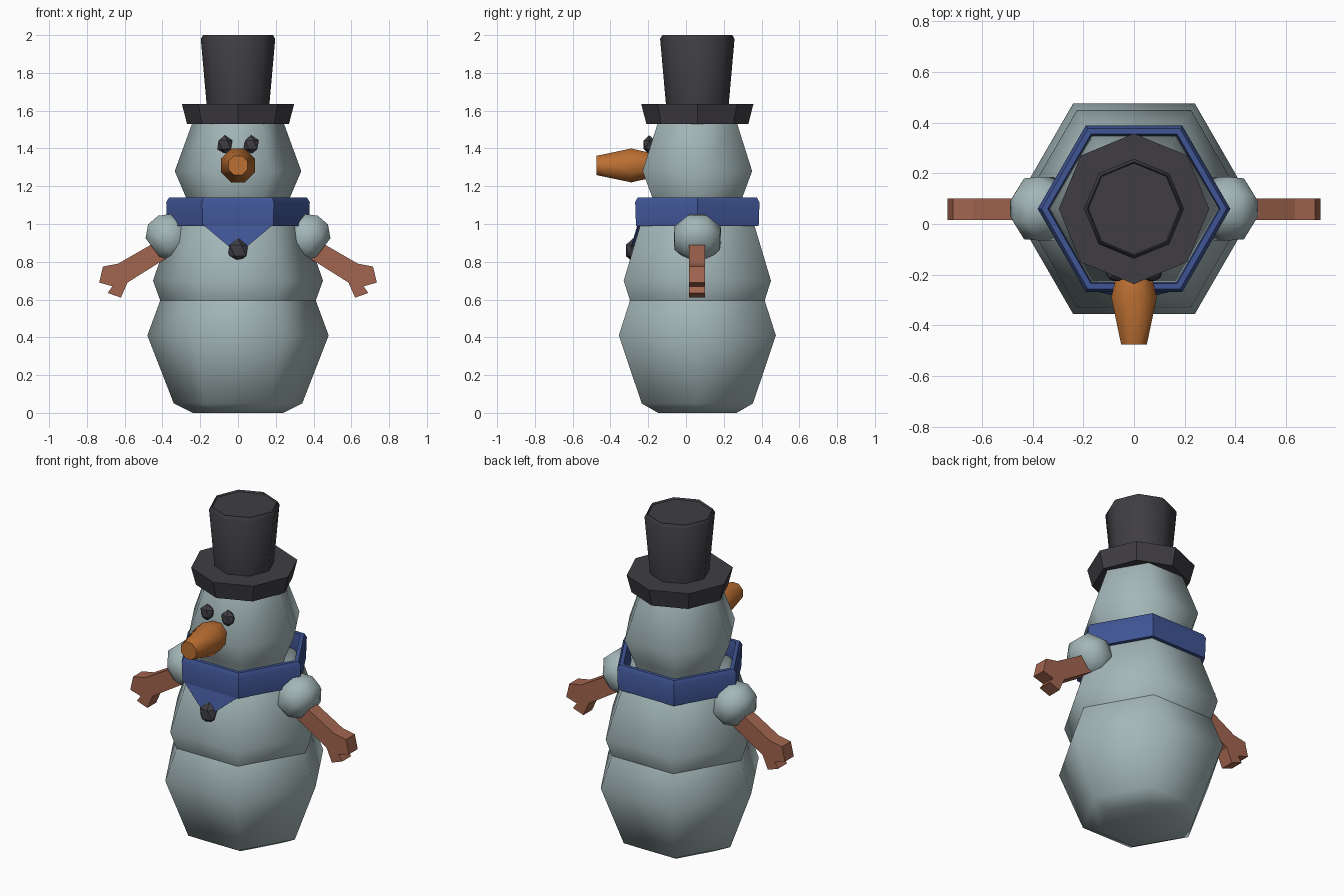
import bpy, bmesh, math
from mathutils import Matrix, Vector

if "Cube" in bpy.data.objects:
    bpy.data.objects.remove(bpy.data.objects["Cube"])

CENTRE = Vector((0, 0.06, 0))


def material(name, colour):
    mat = bpy.data.materials.new(name)
    mat.use_nodes = True
    mat.diffuse_color = (*colour, 1)
    mat.node_tree.nodes["Principled BSDF"].inputs["Base Color"].default_value = (*colour, 1)
    return mat


snow = material("snow", (0.37, 0.47, 0.48))
black = material("charcoal", (0.05, 0.047, 0.055))
orange = material("carrot orange", (0.5, 0.16, 0.032))
blue = material("scarf blue", (0.05, 0.09, 0.30))
brown = material("stick brown", (0.36, 0.13, 0.078))


def finish(bm, name, mat, angle=50):
    bmesh.ops.recalc_face_normals(bm, faces=bm.faces)
    mesh = bpy.data.meshes.new(name)
    bm.to_mesh(mesh)
    bm.free()
    mesh.materials.append(mat)
    obj = bpy.data.objects.new(name, mesh)
    bpy.context.collection.objects.link(obj)
    bpy.ops.object.select_all(action="DESELECT")
    obj.select_set(True)
    bpy.context.view_layer.objects.active = obj
    if angle:
        bpy.ops.object.shade_smooth_by_angle(angle=math.radians(angle))
    return obj


def lathe(name, mat, profile, sides, matrix, closed=False, angle=50, turn=0):
    """Stack polygon rings given as (radius, height); cap or loop the ends."""
    bm = bmesh.new()
    rings = []
    for r, h in profile:
        angles = [math.tau * i / sides + turn for i in range(sides)]
        rings.append([bm.verts.new(matrix @ Vector((r * math.cos(a), r * math.sin(a), h)))
                      for a in angles])
    pairs = list(zip(rings, rings[1:]))
    if closed:
        pairs.append((rings[-1], rings[0]))
    else:
        bm.faces.new(rings[0])
        bm.faces.new(rings[-1])
    for low, high in pairs:
        for i in range(sides):
            j = (i + 1) % sides
            bm.faces.new((low[i], low[j], high[j], high[i]))
    return finish(bm, name, mat, angle)


def prism(name, mat, outline, y0, y1):
    """Extrude an (x, z) outline along y."""
    bm = bmesh.new()
    face = bm.faces.new([bm.verts.new((x, y0, z)) for x, z in outline])
    result = bmesh.ops.extrude_face_region(bm, geom=[face])
    moved = [v for v in result["geom"] if isinstance(v, bmesh.types.BMVert)]
    bmesh.ops.translate(bm, verts=moved, vec=(0, y1 - y0, 0))
    return finish(bm, name, mat, 0)


def pebble(name, mat, location, size):
    bm = bmesh.new()
    bmesh.ops.create_icosphere(bm, subdivisions=1, radius=1)
    bm.transform(Matrix.LocRotScale(Vector(location), None, Vector(size)))
    return finish(bm, name, mat, 35)


# Three stacked snow lumps
upright = Matrix.Translation(CENTRE)
lathe("lower_body", snow, [(0.24, 0), (0.34, 0.05), (0.48, 0.41), (0.41, 0.6)], 6, upright, angle=65)
lathe("middle_body", snow, [(0.41, 0.59), (0.45, 0.7), (0.35, 0.99), (0.3, 1.06)], 6, upright, angle=65)
lathe("head", snow, [(0.24, 1.0), (0.275, 1.14), (0.335, 1.28), (0.24, 1.54)], 6, upright, angle=65)

# Scarf ring and the pointed flap lying on the chest
lathe("scarf", blue, [(0.33, 0.99), (0.375, 0.99), (0.38, 1.115), (0.365, 1.14),
                      (0.34, 1.14), (0.32, 1.02)], 6, upright, closed=True)
flap = prism("scarf_flap", blue, [(-0.19, 1.0), (0.19, 1.0), (0, 0.84)], -0.006, 0.012)
for v in flap.data.vertices:
    v.co.y += -0.25 - (1.0 - v.co.z) * 0.29

# Top hat
lathe("hat_brim", black, [(0.27, 1.53), (0.297, 1.635)], 8, upright, angle=40)
lathe("hat_crown", black, [(0.165, 1.62), (0.197, 1.98), (0.185, 2.0), (0.18, 1.99)], 8, upright)

# Carrot nose, pointing forward
forward = Matrix.Translation((0, 0, 1.31)) @ Matrix.Rotation(math.radians(90), 4, "X")
lathe("nose", orange, [(0.06, 0.16), (0.075, 0.2), (0.097, 0.29), (0.055, 0.475)], 8, forward,
      turn=math.pi / 8)

# Coal button
pebble("button", black, (0, -0.28, 0.86), (0.06, 0.045, 0.065))

# Paired parts
for side, s in (("left", 1), ("right", -1)):
    pebble(side + "_eye", black, (0.07 * s, -0.195, 1.42), (0.045, 0.035, 0.05))

    # Rounded shoulder, tapering into the body
    axis = Vector((0.8 * s, 0, -0.6)).to_track_quat("Z", "Y").to_matrix().to_4x4()
    place = Matrix.Translation((0.38 * s, 0.06, 0.92)) @ axis
    lathe(side + "_shoulder", snow, [(0.08, -0.13), (0.135, -0.04), (0.13, 0.03), (0.075, 0.085)],
          8, place, angle=80, turn=math.pi / 8)

    # Stick arm with a forked hand
    arm = [(0.36, 0.94), (0.47, 0.885), (0.63, 0.79), (0.635, 0.76), (0.715, 0.78), (0.735, 0.69),
           (0.665, 0.67), (0.69, 0.635), (0.62, 0.61), (0.585, 0.7), (0.41, 0.80), (0.34, 0.84)]
    arm = [(0.36, 0.94), (0.47, 0.885), (0.6, 0.81), (0.635, 0.79), (0.715, 0.775), (0.735, 0.69),
           (0.665, 0.67), (0.69, 0.635), (0.62, 0.61), (0.585, 0.69), (0.41, 0.80), (0.34, 0.84)]
    prism(side + "_arm", brown, [(x * s, z) for x, z in arm], 0.015, 0.1)
